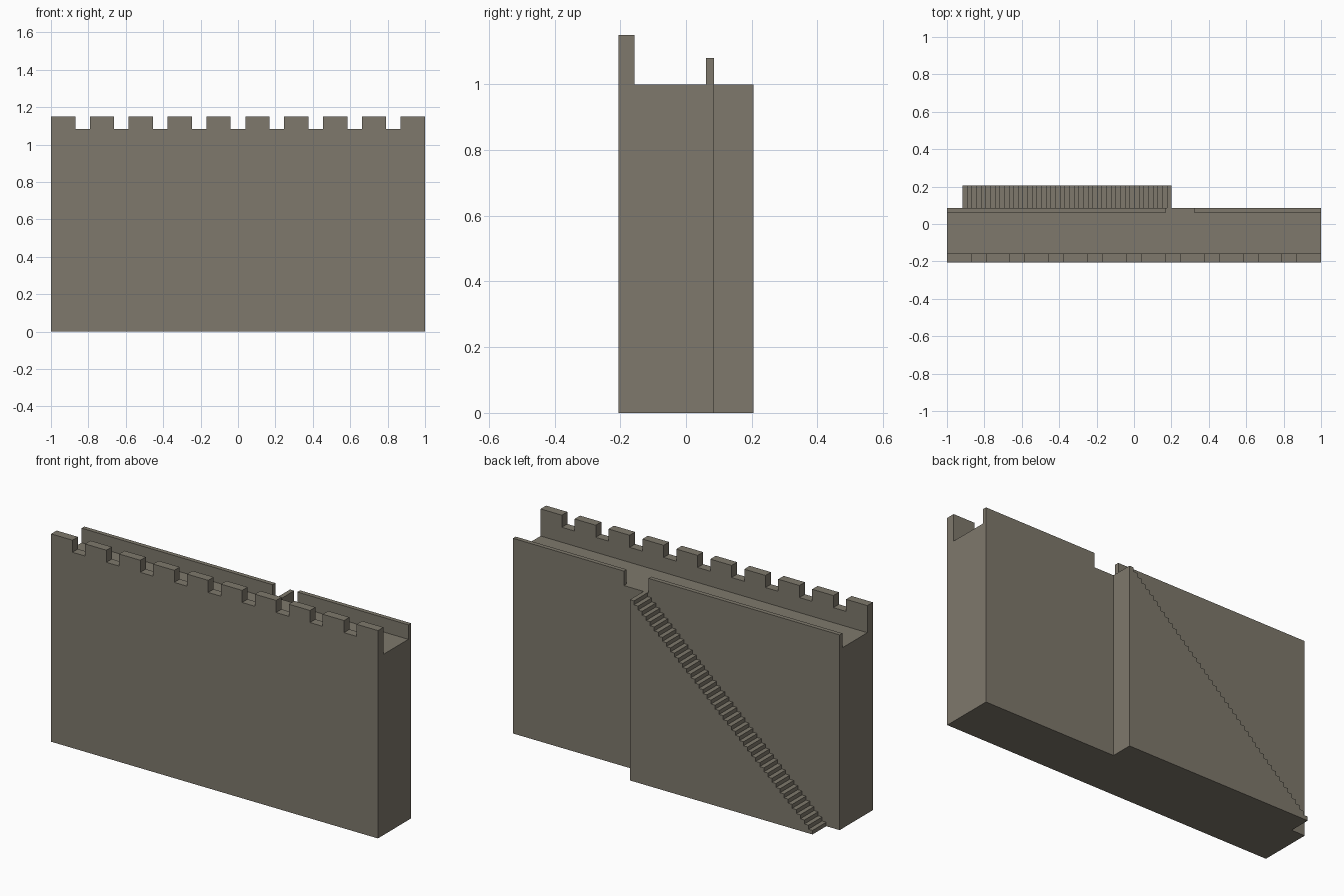
import bpy
import bmesh

if "Cube" in bpy.data.objects:
    bpy.data.objects.remove(bpy.data.objects["Cube"])

stone = bpy.data.materials.new("weathered_stone")
stone.use_nodes = True
COLOUR = (0.21, 0.19, 0.15, 1)
stone.diffuse_color = COLOUR
stone.node_tree.nodes["Principled BSDF"].inputs["Base Color"].default_value = COLOUR


def extrude_profile(name, points, y0, y1):
    """Extrude an outline in the XZ plane from y0 to y1."""
    bm = bmesh.new()
    face = bm.faces.new([bm.verts.new((x, y0, z)) for x, z in points])
    result = bmesh.ops.extrude_face_region(bm, geom=[face])
    moved = [v for v in result["geom"] if isinstance(v, bmesh.types.BMVert)]
    bmesh.ops.translate(bm, verts=moved, vec=(0, y1 - y0, 0))
    bmesh.ops.recalc_face_normals(bm, faces=bm.faces)
    mesh = bpy.data.meshes.new(name)
    bm.to_mesh(mesh)
    bm.free()
    mesh.materials.append(stone)
    obj = bpy.data.objects.new(name, mesh)
    bpy.context.collection.objects.link(obj)
    return obj


def rect(x0, x1, z0, z1):
    return [(x0, z0), (x1, z0), (x1, z1), (x0, z1)]


FRONT, BACK, STAIR_BACK = -0.205, 0.085, 0.205
WALK, LOW, HIGH = 1.0, 1.083, 1.15

# Main wall with the walkway on top
extrude_profile("wall_body", rect(-1, 1, 0, WALK), FRONT, BACK)

# Front battlement: one outline with evenly spaced merlons
MERLONS, WIDTH = 10, 0.13
pitch = (2 - WIDTH) / (MERLONS - 1)
outline = [(1, WALK), (-1, WALK)]
for i in range(MERLONS):
    x = -1 + i * pitch
    if i > 0:
        outline.append((x, LOW))
    outline += [(x, HIGH), (x + WIDTH, HIGH)]
    if i < MERLONS - 1:
        outline.append((x + WIDTH, LOW))
extrude_profile("battlement", outline, FRONT, -0.157)

# Rear parapet, open where the stairs arrive
extrude_profile("right_parapet", rect(-1, 0.17, WALK, 1.08), 0.061, BACK)
extrude_profile("left_parapet", rect(0.32, 1, WALK, 1.08), 0.061, BACK)

# Solid staircase against the rear of the wall
STEPS, START, END = 45, -0.918, 0.2
run, rise = (END - START) / STEPS, WALK / STEPS
outline = [(END, 0), (START, 0)]
for i in range(STEPS):
    z = (i + 1) * rise
    outline += [(START + i * run, z), (START + (i + 1) * run, z)]
extrude_profile("staircase", outline, BACK, STAIR_BACK)
